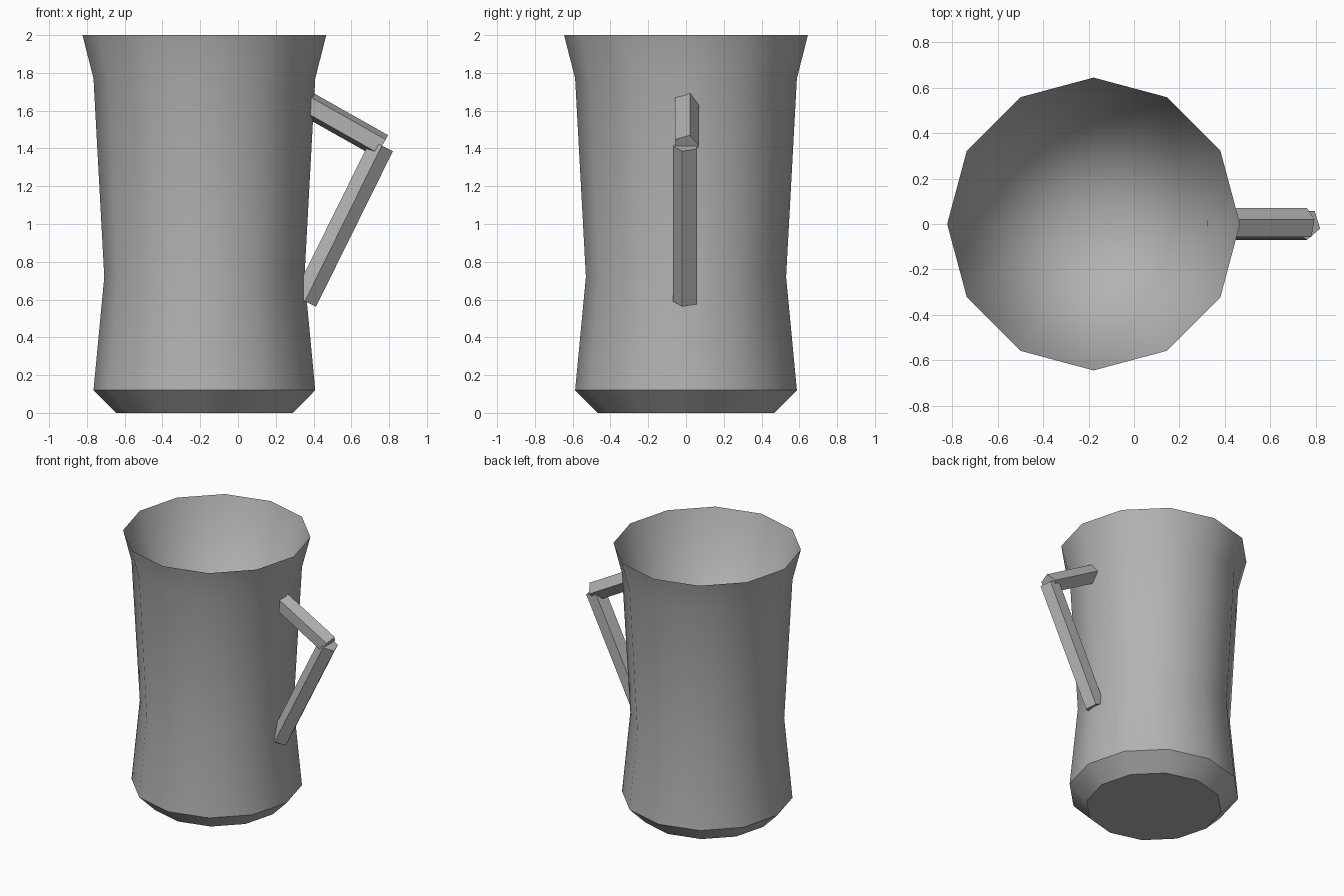
import bpy, bmesh, math
from mathutils import Vector

if "Cube" in bpy.data.objects:
    bpy.data.objects.remove(bpy.data.objects["Cube"])

clay = bpy.data.materials.new("plain grey")
clay.diffuse_color = (0.45, 0.45, 0.45, 1)
clay.use_nodes = True
clay.node_tree.nodes["Principled BSDF"].inputs["Base Color"].default_value = clay.diffuse_color


def make_object(name, bm, angle):
    bmesh.ops.recalc_face_normals(bm, faces=bm.faces)
    mesh = bpy.data.meshes.new(name)
    bm.to_mesh(mesh)
    bm.free()
    mesh.materials.append(clay)
    obj = bpy.data.objects.new(name, mesh)
    bpy.context.collection.objects.link(obj)
    bpy.ops.object.select_all(action='DESELECT')
    obj.select_set(True)
    bpy.context.view_layer.objects.active = obj
    bpy.ops.object.shade_smooth_by_angle(angle=math.radians(angle))
    return obj


def bridge(bm, a, b):
    n = len(a)
    for i in range(n):
        j = (i + 1) % n
        bm.faces.new((a[i], a[j], b[j], b[i]))


# Mug body: twelve-sided turned profile (radius, height) with a tapering hollow
SIDES, CENTRE_X = 12, -0.178
PROFILE = [(0.468, 0), (0.587, 0.12), (0.53, 0.72), (0.587, 1.77), (0.645, 2.0)]
HOLLOW_BOTTOM = 0.1

bm = bmesh.new()
rings = []
for r, z in PROFILE:
    rings.append([bm.verts.new((CENTRE_X + r * math.cos(math.tau * i / SIDES),
                                r * math.sin(math.tau * i / SIDES), z))
                  for i in range(SIDES)])
for lower, upper in zip(rings, rings[1:]):
    bridge(bm, lower, upper)
bm.faces.new(rings[0][::-1])
tip = bm.verts.new((CENTRE_X, 0, HOLLOW_BOTTOM))
rim = rings[-1]
for i in range(SIDES):
    bm.faces.new((rim[i], rim[(i + 1) % SIDES], tip))
make_object("mug_body", bm, 35)


# Handle: two five-sided bars, each turned a little about its own axis
def bar(name, start, end, twist, radius=0.07):
    start, end = Vector(start), Vector(end)
    along = (end - start).normalized()
    side = Vector((0, 1, 0))
    out = side.cross(along)
    if out.x < 0:
        out = -out
    bm = bmesh.new()
    ends = []
    for centre in (start, end):
        ring = []
        for i in range(5):
            a = math.radians(twist) + math.tau * i / 5
            ring.append(bm.verts.new(centre + radius * (math.cos(a) * out + math.sin(a) * side)))
        ends.append(ring)
    bridge(bm, *ends)
    bm.faces.new(ends[0][::-1])
    bm.faces.new(ends[1])
    return make_object(name, bm, 30)


bar("handle_upper_bar", (0.352, 0, 1.643), (0.762, 0, 1.412), 17)
bar("handle_lower_bar", (0.353, 0, 0.592), (0.76, 0, 1.415), -17)
